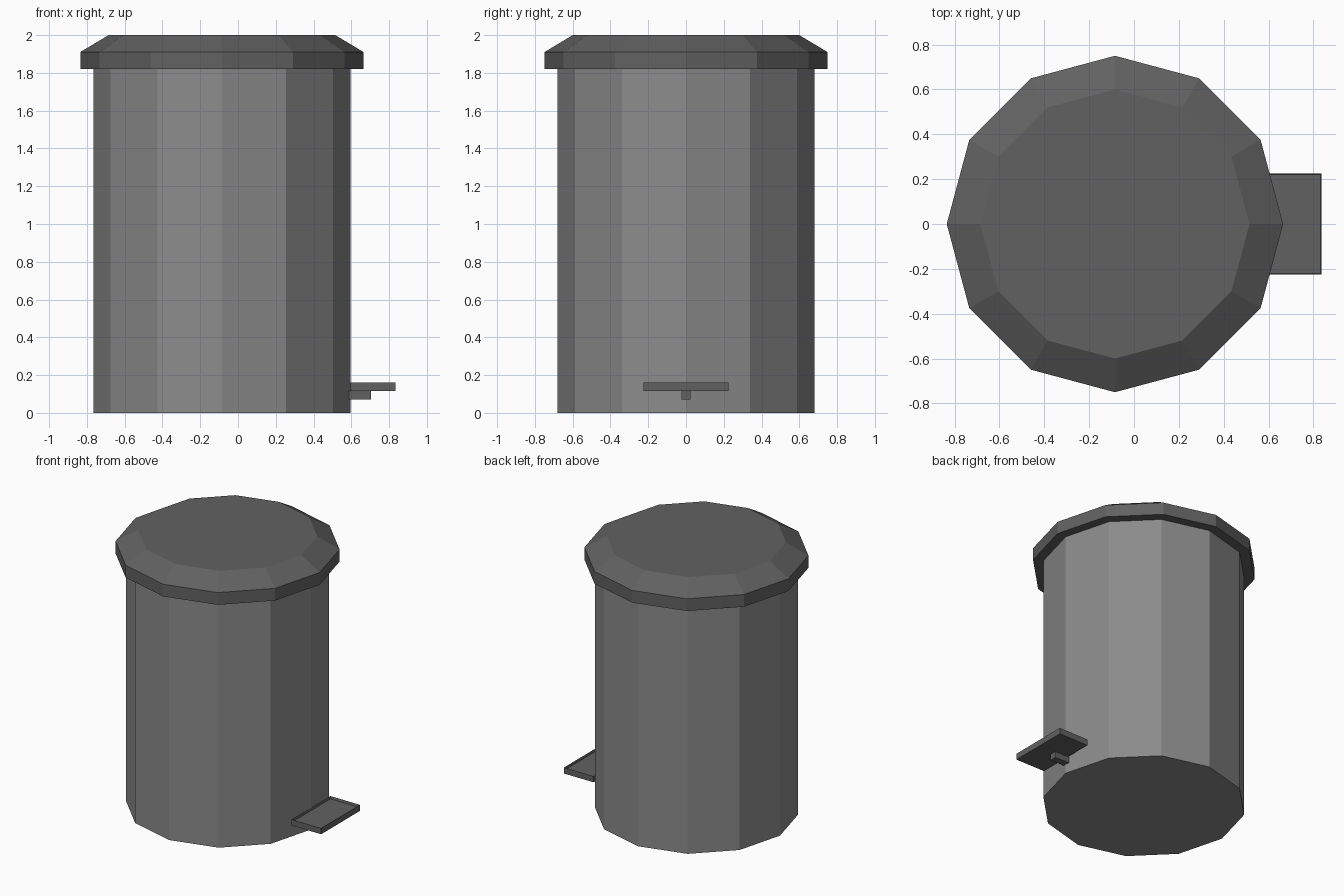
import bpy, bmesh
from math import cos, sin, tau

if "Cube" in bpy.data.objects:
    bpy.data.objects.remove(bpy.data.objects["Cube"], do_unlink=True)

CENTRE_X = -0.085
SIDES = 12


def material(name, value):
    mat = bpy.data.materials.new(name)
    mat.use_nodes = True
    colour = (value, value, value, 1)
    mat.diffuse_color = colour
    mat.node_tree.nodes["Principled BSDF"].inputs["Base Color"].default_value = colour
    return mat


def finish(name, bm, mat):
    bmesh.ops.recalc_face_normals(bm, faces=bm.faces)
    mesh = bpy.data.meshes.new(name)
    bm.to_mesh(mesh)
    bm.free()
    mesh.materials.append(mat)
    obj = bpy.data.objects.new(name, mesh)
    bpy.context.scene.collection.objects.link(obj)
    return obj


def turned(name, profile, mat):
    """Closed, faceted solid from a (radius, height) profile."""
    bm = bmesh.new()
    rings = [[bm.verts.new((CENTRE_X + r * cos(tau * i / SIDES), r * sin(tau * i / SIDES), z))
              for i in range(SIDES)] for r, z in profile]
    for low, high in zip(rings, rings[1:]):
        for i in range(SIDES):
            j = (i + 1) % SIDES
            bm.faces.new((low[i], low[j], high[j], high[i]))
    bm.faces.new(rings[0][::-1])
    bm.faces.new(rings[-1])
    return finish(name, bm, mat)


def box(name, x, y, z, mat, recess=0):
    """Box from (min, max) ranges, with an optional thin-rimmed tray on top."""
    bm = bmesh.new()
    bmesh.ops.create_cube(bm, size=1)
    for v in bm.verts:
        v.co = [a + (c + 0.5) * (b - a) for c, (a, b) in zip(v.co, (x, y, z))]
    if recess:
        top = max(bm.faces, key=lambda f: f.calc_center_median().z)
        bmesh.ops.inset_region(bm, faces=[top], thickness=0.005)
        for v in top.verts:
            v.co.z -= recess
    return finish(name, bm, mat)


body_grey = material("mid grey", 0.26)
trim_grey = material("dark grey", 0.12)

# Bin body and overhanging lid with a bevelled top
turned("bin_body", [(0.68, 0), (0.68, 1.83)], body_grey)
turned("lid", [(0.75, 1.82), (0.75, 1.91), (0.60, 2.0)], trim_grey)

# Foot pedal and the short lever under it
box("pedal", (0.595, 0.835), (-0.225, 0.225), (0.115, 0.16), trim_grey, recess=0.018)
box("pedal_lever", (0.585, 0.705), (-0.025, 0.025), (0.07, 0.115), trim_grey)
